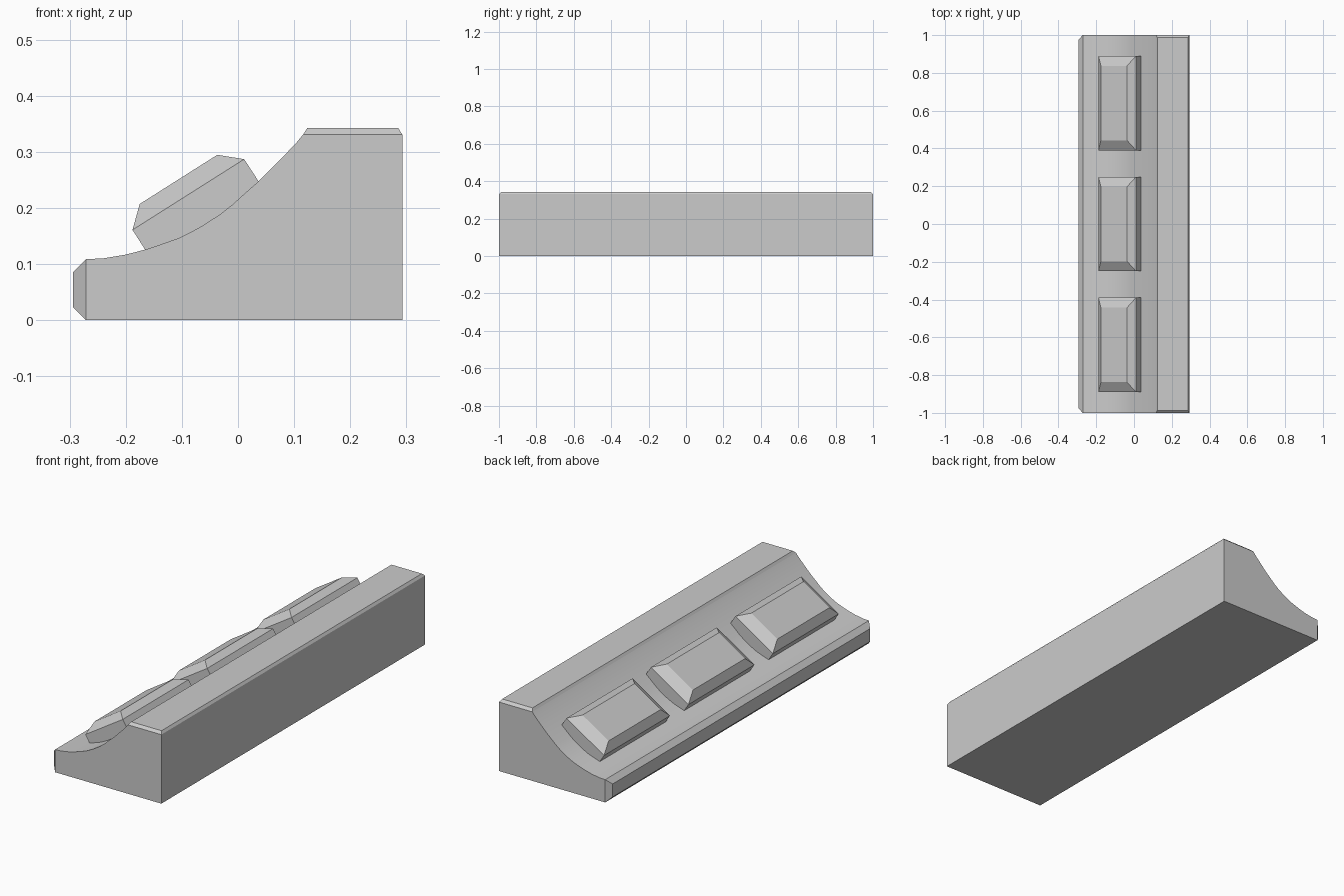
import bpy, bmesh
from mathutils import Vector

if "Cube" in bpy.data.objects:
    bpy.data.objects.remove(bpy.data.objects["Cube"])


def prism(bm, profile, y0, y1):
    """Extrude an x/z profile along y; returns side faces, one per profile edge."""
    a = [bm.verts.new((x, y0, z)) for x, z in profile]
    b = [bm.verts.new((x, y1, z)) for x, z in profile]
    bm.faces.new(a)
    bm.faces.new(b[::-1])
    n = len(profile)
    return [bm.faces.new((a[i], b[i], b[(i + 1) % n], a[(i + 1) % n])) for i in range(n)]


def raised_panel(bm, face, scale, offset):
    """Extrude a face into a tapered panel."""
    new = bmesh.ops.extrude_discrete_faces(bm, faces=[face])["faces"][0]
    c = new.calc_center_median()
    for v in new.verts:
        d = v.co - c
        v.co = c + Vector(offset) + Vector([d[i] * scale[i] for i in range(3)])


def finish(bm, name):
    bmesh.ops.recalc_face_normals(bm, faces=bm.faces)
    # only edges between two smooth faces stay soft
    for e in bm.edges:
        e.smooth = all(f.smooth for f in e.link_faces)
    me = bpy.data.meshes.new(name)
    bm.to_mesh(me)
    bm.free()
    ob = bpy.data.objects.new(name, me)
    bpy.context.collection.objects.link(ob)
    return ob


# Body: block with a concave sloped face
curve = [(0.116, 0.331), (0.103, 0.315), (0.070, 0.281), (0.036, 0.247),
         (0.012, 0.226), (-0.010, 0.206), (-0.033, 0.188), (-0.069, 0.165),
         (-0.104, 0.147), (-0.135, 0.136), (-0.165, 0.126), (-0.200, 0.117),
         (-0.242, 0.110), (-0.271, 0.109)]
bm = bmesh.new()
sides = prism(bm, [(0.293, 0), (0.293, 0.331)] + curve + [(-0.271, 0)], -1, 1)
for f in sides[2:len(curve) + 1]:
    f.smooth = True
bmesh.ops.recalc_face_normals(bm, faces=bm.faces)
top, lip = sides[1], sides[len(curve) + 1]
# Chamfered top ledge and chamfered lower lip
raised_panel(bm, top, (0.91, 0.987, 1), (0, 0, 0.012))
raised_panel(bm, lip, (1, 0.976, 0.57), (-0.023, 0, 0))
finish(bm, "console_body")

# Three tapered buttons sitting on the slope
for i, y in enumerate((-0.64, 0, 0.64)):
    bm = bmesh.new()
    s = prism(bm, [(-0.188, 0.161), (0.011, 0.287), (0.050, 0.227), (-0.149, 0.100)],
              y - 0.25, y + 0.25)
    bmesh.ops.recalc_face_normals(bm, faces=bm.faces)
    raised_panel(bm, s[0], (0.695, 0.79, 0.695), (-0.0175, 0, 0.027))
    finish(bm, f"button_{i + 1}")
